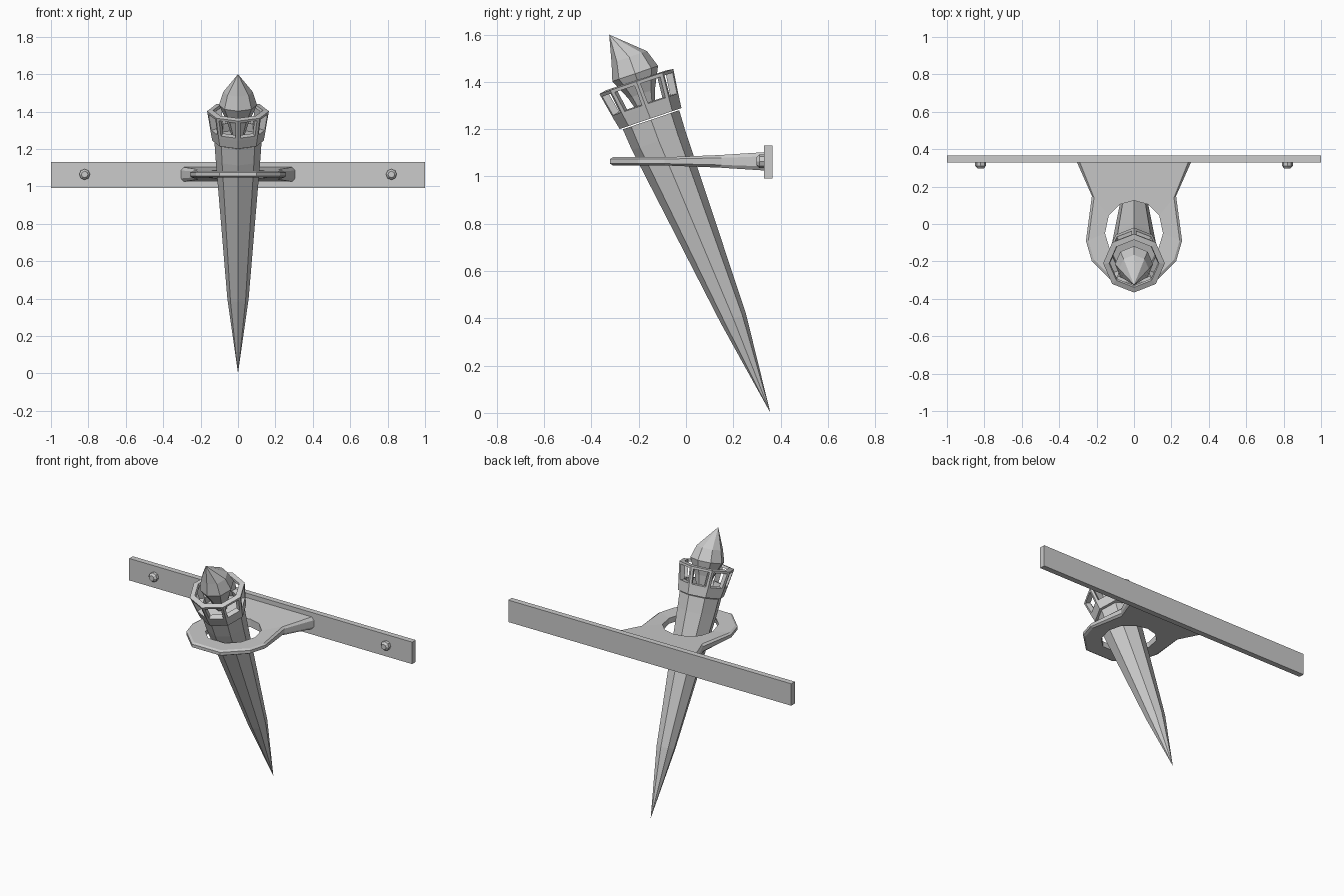
import bpy, bmesh
from math import sin, cos, pi, radians

if "Cube" in bpy.data.objects:
    bpy.data.objects.remove(bpy.data.objects["Cube"])

TILT = radians(18.7)


def finish(name, bm):
    bmesh.ops.recalc_face_normals(bm, faces=bm.faces)
    me = bpy.data.meshes.new(name)
    bm.to_mesh(me)
    bm.free()
    ob = bpy.data.objects.new(name, me)
    bpy.context.collection.objects.link(ob)
    return ob


def loft(bm, rings, cap_start=True, cap_end=True, n=8):
    """Tilted octagon rings given as (y, z, radius); returns faces per band."""
    loops = []
    for y, z, r in rings:
        if r == 0:
            loops.append([bm.verts.new((0, y, z))] * n)
        else:
            loops.append([bm.verts.new((r * cos(2 * pi * i / n),
                                        y + r * sin(2 * pi * i / n) * cos(TILT),
                                        z + r * sin(2 * pi * i / n) * sin(TILT)))
                          for i in range(n)])
    bands = []
    for a, b in zip(loops, loops[1:]):
        band = []
        for i in range(n):
            j = (i + 1) % n
            quad = list(dict.fromkeys((a[i], a[j], b[j], b[i])))
            band.append(bm.faces.new(quad))
        bands.append(band)
    for cap, loop, ring in ((cap_start, loops[0], rings[0]), (cap_end, loops[-1], rings[-1])):
        if cap and ring[2] > 0:
            bm.faces.new(loop)
    return bands


# Tapered handle
bm = bmesh.new()
loft(bm, [(0.357, 0.0, 0), (0.2, 0.4, 0.057), (-0.115, 1.15, 0.12), (-0.148, 1.24, 0.126)])
finish("torch_handle", bm)

# Bowl with one window per side
bm = bmesh.new()
bands = loft(bm, [(-0.15, 1.245, 0.138), (-0.168, 1.29, 0.146), (-0.21, 1.402, 0.165)],
             cap_end=False)
bmesh.ops.recalc_face_normals(bm, faces=bm.faces)
bmesh.ops.inset_individual(bm, faces=bands[1], thickness=0.021)
bmesh.ops.delete(bm, geom=bands[1], context='FACES')
bowl = finish("torch_bowl", bm)
mod = bowl.modifiers.new("wall", 'SOLIDIFY')
mod.thickness = 0.032
mod.offset = -1

# Flame
bm = bmesh.new()
loft(bm, [(-0.165, 1.275, 0.035), (-0.188, 1.35, 0.06), (-0.215, 1.435, 0.102),
          (-0.24, 1.505, 0.079), (-0.325, 1.6, 0)])
finish("flame", bm)

# Bracket plate with a hole, thickening toward the wall
outer = [(0, .33), (.305, .33), (.225, .15), (.257, -.09), (.225, -.20), (.10, -.322)]
inner = [(0, .125), (.075, .105), (.135, .045), (.155, -.05), (.125, -.15), (.06, -.215)]


def mirrored(half):
    return half + [(-x, y) for x, y in half[:0:-1]]


def shrink(pts):
    return [(x * .95, y if y > .3 else -.05 + (y + .05) * .95) for x, y in pts]


out, hole = mirrored(outer), mirrored(inner)
small = shrink(out)
bm = bmesh.new()
loops = []
for pts, s in ((hole, 1), (small, 1), (out, .55), (out, -.55), (small, -1), (hole, -1)):
    loops.append([bm.verts.new((x, y, 1.064 + s * (0.0175 + max(0, y) * 0.064)))
                  for x, y in pts])
for k, a in enumerate(loops):
    b = loops[(k + 1) % len(loops)]
    for i in range(len(a)):
        j = (i + 1) % len(a)
        bm.faces.new((a[i], a[j], b[j], b[i]))
finish("holder_bracket", bm)

# Wall bar
bpy.ops.mesh.primitive_cube_add(size=1, location=(0, 0.348, 1.061))
bar = bpy.context.object
bar.name = "wall_bar"
bar.scale = (2, 0.036, 0.14)

# Bolt heads: short octagonal studs with a chamfered front
for side, label in ((-1, "left"), (1, "right")):
    bpy.ops.mesh.primitive_cylinder_add(vertices=8, radius=0.029, depth=0.034,
                                        location=(side * 0.82, 0.315, 1.064),
                                        rotation=(pi / 2, 0, 0))
    bolt = bpy.context.object
    bolt.name = "bolt_" + label
    for v in bolt.data.vertices:
        if v.co.z > 0:
            v.co.x *= 0.6
            v.co.y *= 0.6
    bm = bmesh.new()
    bm.from_mesh(bolt.data)
    low = [e for e in bm.edges if all(v.co.z < 0 for v in e.verts)]
    grown = bmesh.ops.extrude_edge_only(bm, edges=low)["geom"]
    for v in bm.verts:
        if v.co.z < 0 and v not in grown:
            v.co.z = 0.004
    bmesh.ops.recalc_face_normals(bm, faces=bm.faces)
    bm.to_mesh(bolt.data)
    bm.free()
